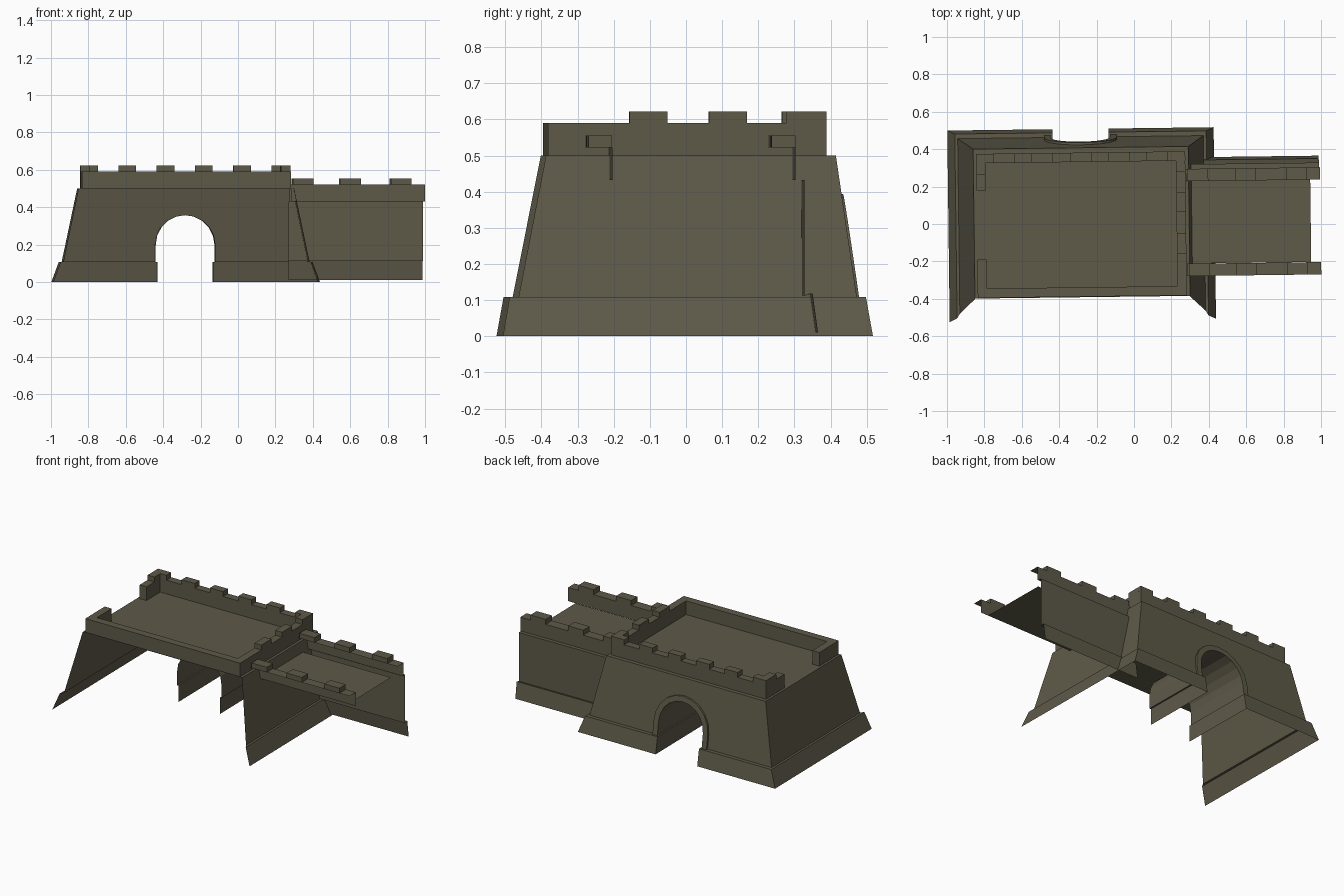
import bpy, bmesh, math
from mathutils import Matrix, Vector

if "Cube" in bpy.data.objects:
    bpy.data.objects.remove(bpy.data.objects["Cube"])

stone = bpy.data.materials.new("dark olive stone")
stone.diffuse_color = (0.112, 0.101, 0.066, 1)
stone.use_nodes = True
stone.node_tree.nodes["Principled BSDF"].inputs["Base Color"].default_value = stone.diffuse_color
TURN = Matrix.Rotation(0.0125, 4, 'Z')   # whole model sits very slightly turned
CX = -0.28                               # gatehouse centre line


def finish(name, bm):
    bmesh.ops.remove_doubles(bm, verts=bm.verts, dist=1e-5)
    bm.transform(TURN)
    me = bpy.data.meshes.new(name)
    bm.to_mesh(me)
    bm.free()
    me.materials.append(stone)
    ob = bpy.data.objects.new(name, me)
    bpy.context.collection.objects.link(ob)
    return ob


def sheets(name, polys):
    """Open shell made of flat polygons."""
    bm = bmesh.new()
    for p in polys:
        bm.faces.new([bm.verts.new(v) for v in p])
    return finish(name, bm)


def box(name, x0, x1, y0, y1, z0, z1):
    bm = bmesh.new()
    bmesh.ops.create_cube(bm, size=1)
    for v in bm.verts:
        v.co = Vector((x0 if v.co.x < 0 else x1, y0 if v.co.y < 0 else y1,
                       z0 if v.co.z < 0 else z1))
    return finish(name, bm)


def strip(a, b):
    """Quads joining two equal rows of points."""
    return [[a[i], a[i + 1], b[i + 1], b[i]] for i in range(len(a) - 1)]


# Gatehouse section: (half width x, half depth y, z) from ground to roof
SECTION = [(0.712, 0.512, 0), (0.672, 0.493, 0.108), (0.657, 0.468, 0.108), (0.575, 0.411, 0.5)]


def wall_y(z):
    return 0.468 - 0.057 * (z - 0.108) / 0.392


# Side walls, leaning inward above a flared base
for s, name in ((-1, "gate_left_wall"), (1, "gate_right_wall")):
    back = [(CX + s * w, d, z) for w, d, z in SECTION]
    front = [(CX + s * w, -d + (0.02 if i == 3 else 0), z)
             for i, (w, d, z) in enumerate(SECTION)]
    q = strip(back, front)
    sheets(name, q if s > 0 else [p[::-1] for p in q])


# Arch profile in x, z
def arch(r, n=10, spring=0.198, foot=0.108):
    pts = [(-r, foot)]
    pts += [(-r * math.cos(math.pi * i / n), spring + r * math.sin(math.pi * i / n))
            for i in range(n + 1)]
    return pts + [(r, foot)]


inner, outer = arch(0.16), arch(0.195)

# Rear wall pierced by the archway
outline = [(-0.657, 0.108)] + inner + [(0.657, 0.108), (0.575, 0.5), (-0.575, 0.5)]
sheets("gate_rear_wall", [[(CX + x, wall_y(z), z) for x, z in outline][::-1]])

# Rear base either side of the archway, turning into the passage
J = 0.15
for s, name in ((-1, "rear_base_left"), (1, "rear_base_right")):
    far = [(CX + s * w, d, z) for w, d, z in SECTION[:3]]
    near = [(CX + s * J, d, z) for w, d, z in SECTION[:3]]
    q = strip(far, near)
    q.append([(CX + s * J, 0, 0), (CX + s * J, 0.512, 0),
              (CX + s * J, 0.493, 0.108), (CX + s * J, 0, 0.108)])
    q.append([(CX + s * J, 0, 0.108), (CX + s * J, 0.468, 0.108),
              (CX + s * 0.16, 0.468, 0.108), (CX + s * 0.16, 0, 0.108)])
    sheets(name, q)

# Vaulted passage running to the middle of the gatehouse
sheets("passage_vault", strip([(CX + x, 0, z) for x, z in inner],
                              [(CX + x, wall_y(z), z) for x, z in inner]))

# Raised arch trim
P = 0.012
rows = [[(CX + x, wall_y(z) + o, z) for x, z in prof]
        for prof, o in ((inner, 0), (inner, P), (outer, P), (outer, 0))]
sheets("arch_trim", [q for a, b in zip(rows, rows[1:]) for q in strip(a, b)])

# Roof deck
sheets("gate_roof", [[(CX - 0.575, -0.388, 0.5), (CX + 0.575, -0.388, 0.5),
                      (CX + 0.575, 0.411, 0.5), (CX - 0.575, 0.411, 0.5)]])

# Gatehouse parapet, open in the middle of the left side
X0, X1, Y, T, Z0, Z1 = -0.84, 0.278, 0.385, 0.05, 0.5, 0.59
box("parapet_rear", X0, X1, Y - T, Y, Z0, Z1)
box("parapet_front", X0, X1, -Y, -Y + T, Z0, Z1)
box("parapet_right", X1 - T, X1, -Y + T, Y - T, Z0, Z1)
box("parapet_left_rear", X0, X0 + T, 0.19, Y - T, Z0, Z1)
box("parapet_left_front", X0, X0 + T, -Y + T, -0.18, Z0, Z1)

# Gatehouse merlons along rear and right, with corner returns
for i in range(6):
    x = X0 + i * 0.2047
    box("rear_merlon", x, x + 0.095, Y - T, Y, Z1, 0.622)
for y in (-0.16, 0.06, 0.275):
    box("right_merlon", X1 - T, X1, y, min(y + 0.105, Y - T), Z1, 0.622)
box("corner_merlon", X0, X0 + T, 0.275, Y - T, Z1, 0.622)

# Side wing: rear wall with flared base
wing = [(0.353, 0.01), (0.338, 0.118), (0.316, 0.112), (0.316, 0.432)]
sheets("wing_rear_wall", strip([(0.275, y, z) for y, z in wing],
                               [(0.992, y, z) for y, z in wing]))

# Wing walkway and rear ledge
sheets("wing_floor", [[(0.3, -0.215, 0.432), (0.945, -0.215, 0.432),
                       (0.945, 0.235, 0.432), (0.3, 0.235, 0.432)]])
sheets("wing_ledge", [[(0.275, 0.29, 0.432), (0.992, 0.29, 0.432),
                       (0.992, 0.316, 0.432), (0.275, 0.316, 0.432)]])

# Wing parapets: one upright face and a cap, carrying merlons
for y, name in ((-0.216, "wing_front"), (0.291, "wing_rear")):
    sec = [(y, 0.432), (y, 0.522), (y - 0.066, 0.522)]
    sheets(name + "_parapet", strip([(0.28, a, z) for a, z in sec],
                                    [(0.998, a, z) for a, z in sec]))
    for x in (0.29, 0.543, 0.815):
        box(name + "_merlon", x, x + 0.11, y - 0.066, y, 0.522, 0.555)
